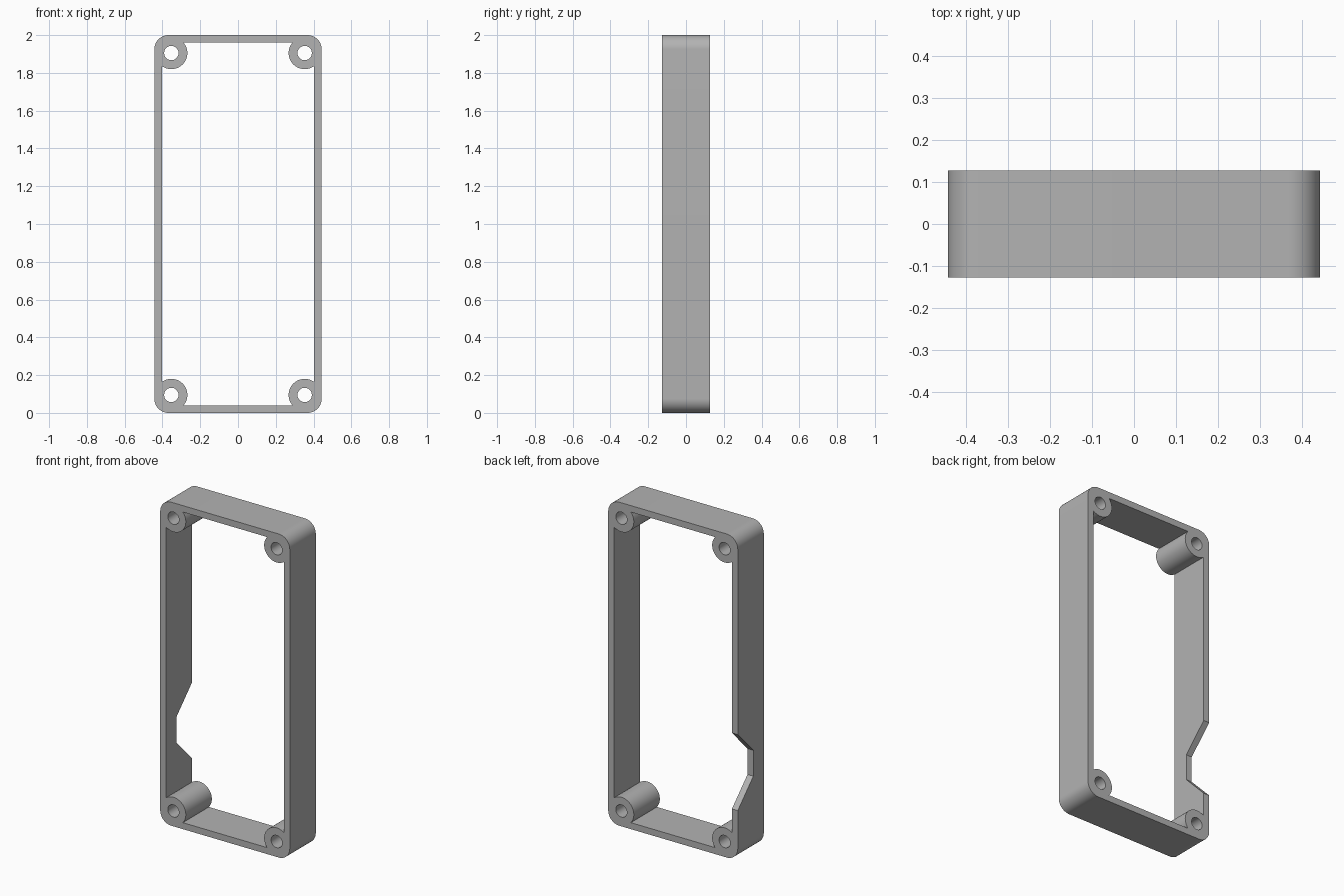
import bpy
import bmesh
from math import cos, sin, radians

HALF_W, HALF_D, HEIGHT = 0.443, 0.127, 2.0
WALL, CORNER = 0.04, 0.075
BOSS_X, BOSS_Z, BOSS_R, HOLE_R = 0.353, 0.095, 0.085, 0.038

cube = bpy.data.objects.get("Cube")
if cube:
    bpy.data.objects.remove(cube, do_unlink=True)

grey = bpy.data.materials.new("plain grey")
grey.use_nodes = True
colour = (0.45, 0.45, 0.45, 1)
grey.diffuse_color = colour
grey.node_tree.nodes["Principled BSDF"].inputs["Base Color"].default_value = colour


def prism(name, points, direction):
    """Extrude a closed outline of 3D points along a direction."""
    bm = bmesh.new()
    face = bm.faces.new([bm.verts.new(p) for p in points])
    extruded = bmesh.ops.extrude_face_region(bm, geom=[face])["geom"]
    verts = [g for g in extruded if isinstance(g, bmesh.types.BMVert)]
    bmesh.ops.translate(bm, verts=verts, vec=direction)
    bmesh.ops.recalc_face_normals(bm, faces=bm.faces)
    mesh = bpy.data.meshes.new(name)
    bm.to_mesh(mesh)
    bm.free()
    mesh.materials.append(grey)
    obj = bpy.data.objects.new(name, mesh)
    bpy.context.collection.objects.link(obj)
    return obj


def arc(x, z, radius, start, sweep, steps, y):
    angles = [radians(start + sweep * i / steps) for i in range(steps + 1)]
    return [(x + radius * cos(a), y, z + radius * sin(a)) for a in angles]


def cylinder(name, x, z, radius, half):
    return prism(name, arc(x, z, radius, 0, 360, 64, -half)[:-1], (0, 2 * half, 0))


def cut(target, cutters):
    """Subtract the cutters, bake the result and remove them."""
    for cutter in cutters:
        mod = target.modifiers.new("cut", "BOOLEAN")
        mod.operation, mod.solver, mod.object = "DIFFERENCE", "EXACT", cutter
    graph = bpy.context.evaluated_depsgraph_get()
    baked = bpy.data.meshes.new_from_object(target.evaluated_get(graph))
    target.modifiers.clear()
    target.data = baked
    for cutter in cutters:
        bpy.data.objects.remove(cutter, do_unlink=True)


# Outer rounded block
cx, low, high = HALF_W - CORNER, CORNER, HEIGHT - CORNER
outline = []
for x, z, start in ((cx, high, 0), (-cx, high, 90), (-cx, low, 180), (cx, low, 270)):
    outline += arc(x, z, CORNER, start, 90, 16, -HALF_D)
frame = prism("enclosure_frame", outline, (0, 2 * HALF_D, 0))

# Opening that leaves a round screw boss standing in each corner
ix, iz = HALF_W - WALL, HEIGHT - WALL
opening = prism("opening", [(-ix, -0.2, WALL), (ix, -0.2, WALL),
                            (ix, -0.2, iz), (-ix, -0.2, iz)], (0, 0.4, 0))
centres = [(x, z) for x in (-BOSS_X, BOSS_X) for z in (BOSS_Z, HEIGHT - BOSS_Z)]
cut(opening, [cylinder("boss", x, z, BOSS_R, 0.3) for x, z in centres])

# Screw holes
holes = [cylinder("hole", x, z, HOLE_R, 0.3) for x, z in centres]

# Sloped cable notch in the back edge of one side wall
back, floor, slope = HALF_D, -0.025, 0.155
notch = prism("notch", [(-0.5, y, z) for y, z in (
    (back + 0.1, 0.31), (back, 0.31), (floor, 0.31 + slope), (floor, 0.625),
    (back, 0.625 + slope), (back + 0.1, 0.625 + slope))], (0.12, 0, 0))

cut(frame, [opening, notch] + holes)

# Smooth rounded surfaces, crisp edges
bpy.ops.object.select_all(action="DESELECT")
frame.select_set(True)
bpy.context.view_layer.objects.active = frame
bpy.ops.object.shade_smooth_by_angle(angle=radians(30))
